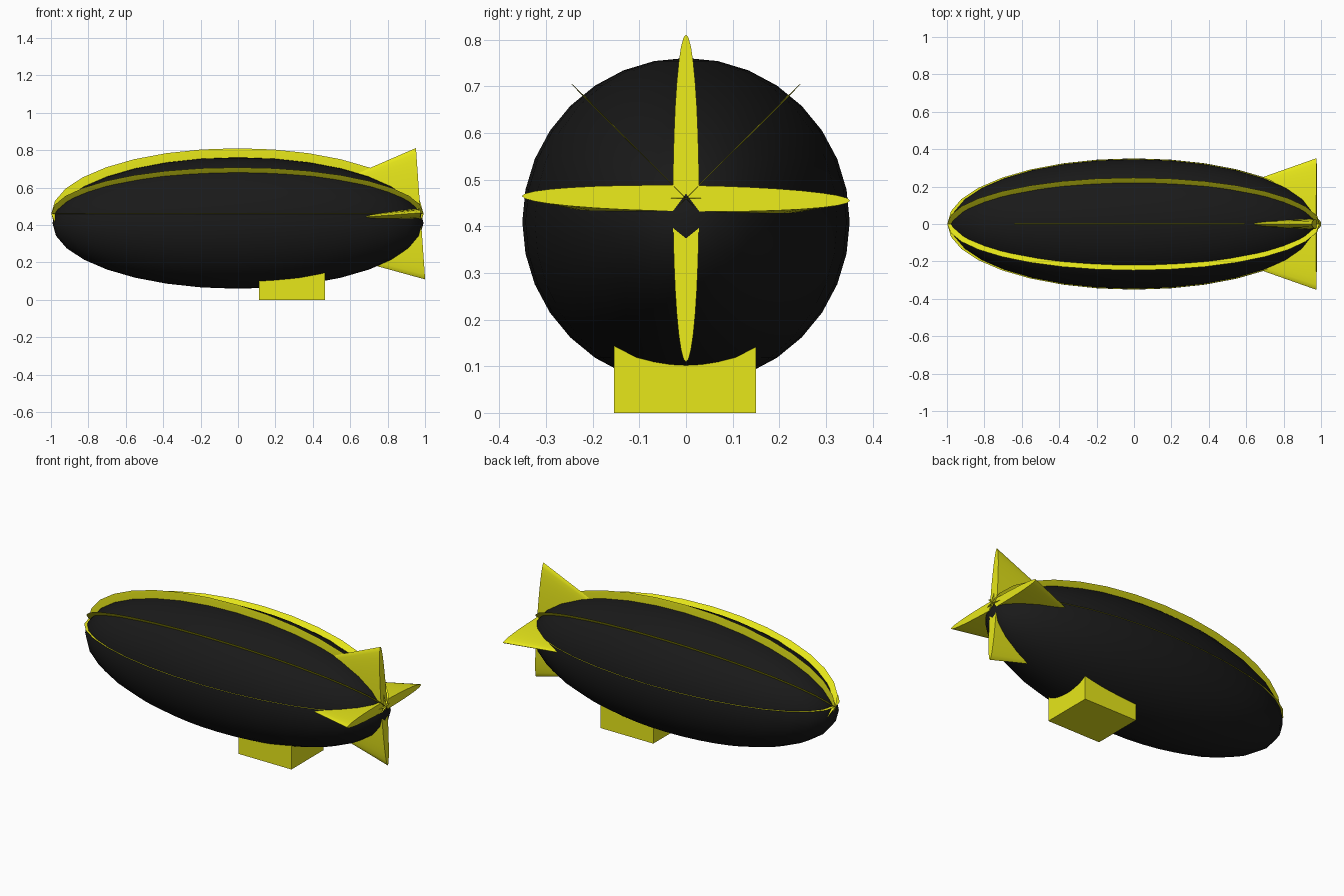
import bpy, bmesh
from math import radians, pi
from mathutils import Matrix

if "Cube" in bpy.data.objects:
    bpy.data.objects.remove(bpy.data.objects["Cube"])


def material(name, color):
    m = bpy.data.materials.new(name)
    m.diffuse_color = color
    m.use_nodes = True
    m.node_tree.nodes["Principled BSDF"].inputs["Base Color"].default_value = m.diffuse_color
    return m


black = material("black", (0.01, 0.01, 0.01, 1))
yellow = material("yellow", (0.8, 0.8, 0.01, 1))


def finish(name, bm, mat, smooth=True):
    me = bpy.data.meshes.new(name)
    bmesh.ops.recalc_face_normals(bm, faces=bm.faces[:])
    bm.to_mesh(me)
    bm.free()
    me.materials.append(mat)
    ob = bpy.data.objects.new(name, me)
    bpy.context.collection.objects.link(ob)
    if smooth:
        bpy.ops.object.select_all(action='DESELECT')
        ob.select_set(True)
        bpy.context.view_layer.objects.active = ob
        bpy.ops.object.shade_smooth_by_angle(angle=radians(40))
    return ob


def ellipsoid(name, center, radii, roll, mat):
    bm = bmesh.new()
    mtx = (Matrix.Translation(center) @ Matrix.Rotation(roll, 4, 'X')
           @ Matrix.Diagonal((*radii, 1)))
    bmesh.ops.create_uvsphere(bm, u_segments=32, v_segments=16, radius=1, matrix=mtx)
    return finish(name, bm, mat)


def fin_pair(name, roll):
    # Flattened cone: apex buried in the hull, oval base at the tail
    bm = bmesh.new()
    length = 1.0
    mtx = (Matrix.Translation((0.976, 0, 0.46)) @ Matrix.Rotation(radians(-4), 4, 'Y')
           @ Matrix.Rotation(roll, 4, 'X') @ Matrix.Diagonal((1, 0.028, 0.352, 1))
           @ Matrix.Rotation(-pi / 2, 4, 'Y') @ Matrix.Translation((0, 0, length / 2)))
    bmesh.ops.create_cone(bm, cap_ends=True, segments=32, radius1=1, radius2=0,
                          depth=length, matrix=mtx)
    return finish(name, bm, yellow)


# Gas envelope
ellipsoid("envelope", (0, 0, 0.41), (0.992, 0.351, 0.351), 0, black)

# Thin raised ribs along the envelope
for i in range(4):
    ellipsoid(f"rib_{i + 1}", (-0.003, 0, 0.46), (0.995, 0.003, 0.35), i * pi / 4, yellow)

# Tail fins
fin_pair("vertical_fins", 0)
fin_pair("horizontal_fins", radians(89.2))

# Gondola, its top sunk into the envelope
bm = bmesh.new()
bmesh.ops.create_cube(bm, size=1, matrix=Matrix.Translation((0.289, -0.002, 0.13))
                      @ Matrix.Diagonal((0.352, 0.305, 0.26, 1)))
finish("gondola", bm, yellow, smooth=False)
